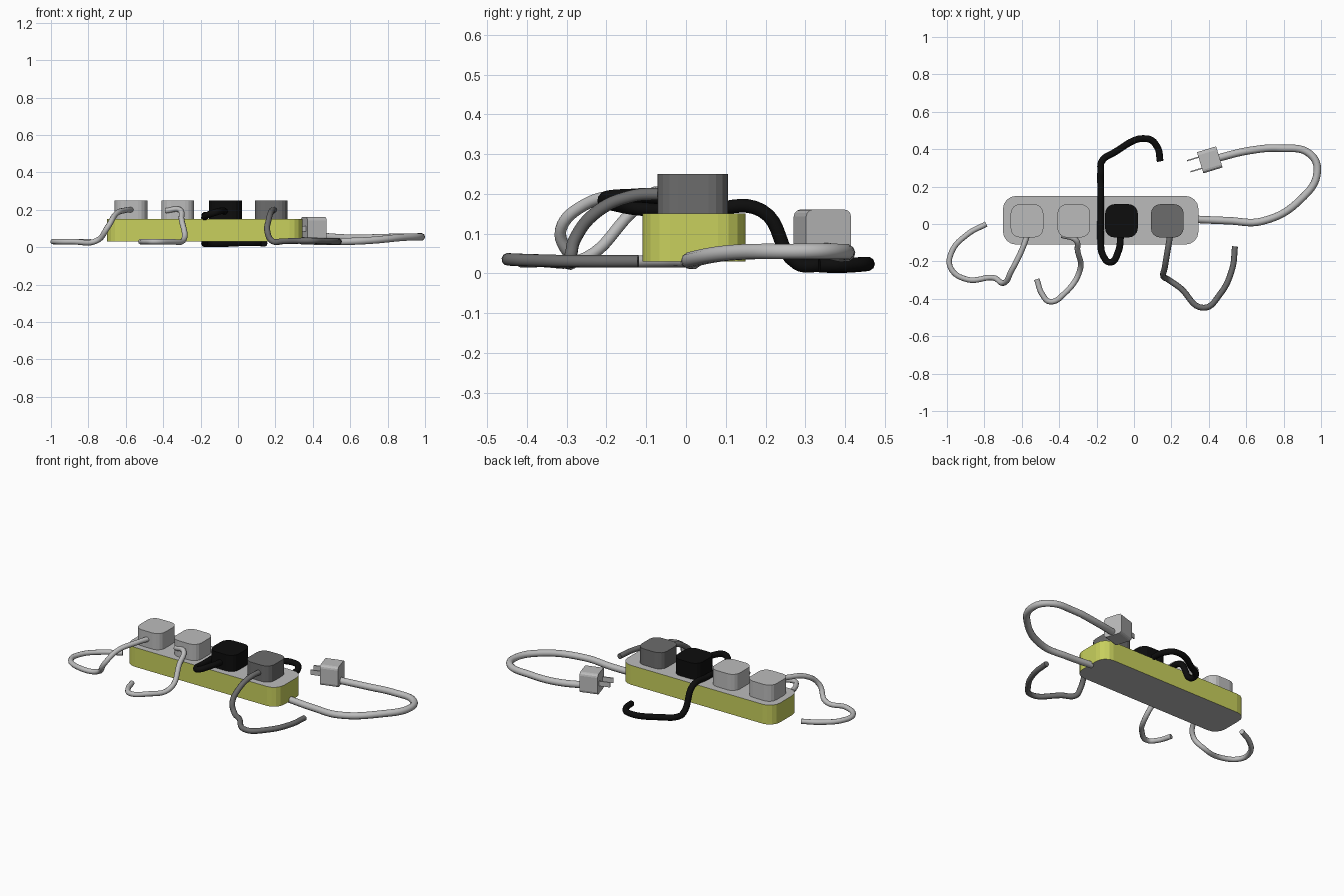
import bpy, bmesh, math
from mathutils import Matrix

if "Cube" in bpy.data.objects:
    bpy.data.objects.remove(bpy.data.objects["Cube"])


def material(name, rgb):
    m = bpy.data.materials.new(name)
    m.diffuse_color = (*rgb, 1)
    m.use_nodes = True
    m.node_tree.nodes["Principled BSDF"].inputs["Base Color"].default_value = m.diffuse_color
    return m


LIGHT = material("light grey", (0.50, 0.50, 0.50))
LIME = material("yellow green", (0.58, 0.63, 0.11))
DARK = material("dark grey", (0.15, 0.15, 0.15))
BLACK = material("black", (0.004, 0.004, 0.004))


def rounded_block(name, center, size, z0, z1, radius, mats, steps=4):
    """Rounded rectangle extruded upward; second material goes on the walls."""
    bm = bmesh.new()
    hx, hy = size[0] / 2 - radius, size[1] / 2 - radius
    ring = []
    for k, (sx, sy) in enumerate(((1, 1), (-1, 1), (-1, -1), (1, -1))):
        for i in range(steps + 1):
            a = math.pi / 2 * (k + i / steps)
            ring.append(bm.verts.new((center[0] + sx * hx + radius * math.cos(a),
                                      center[1] + sy * hy + radius * math.sin(a), z0)))
    base = bm.faces.new(ring)
    out = bmesh.ops.extrude_face_region(bm, geom=[base], use_keep_orig=True)
    top = [g for g in out["geom"] if isinstance(g, bmesh.types.BMVert)]
    bmesh.ops.translate(bm, verts=top, vec=(0, 0, z1 - z0))
    bmesh.ops.recalc_face_normals(bm, faces=bm.faces)
    for f in bm.faces:
        f.material_index = len(mats) - 1 if abs(f.normal.z) < 0.5 else 0
    return mesh_object(name, bm, mats)


def mesh_object(name, bm, mats):
    me = bpy.data.meshes.new(name)
    bm.to_mesh(me)
    bm.free()
    for m in mats:
        me.materials.append(m)
    ob = bpy.data.objects.new(name, me)
    bpy.context.collection.objects.link(ob)
    return ob


def cord(name, points, radius, mat):
    """Round cable swept along a smooth path."""
    cu = bpy.data.curves.new(name, "CURVE")
    cu.dimensions = "3D"
    cu.bevel_depth = radius
    cu.bevel_resolution = 3
    cu.resolution_u = 8
    cu.use_fill_caps = True
    sp = cu.splines.new("BEZIER")
    sp.bezier_points.add(len(points) - 1)
    for bp, p in zip(sp.bezier_points, points):
        bp.co = p
        bp.handle_left_type = bp.handle_right_type = "AUTO"
    cu.materials.append(mat)
    ob = bpy.data.objects.new(name, cu)
    bpy.context.collection.objects.link(ob)
    bpy.ops.object.select_all(action="DESELECT")
    ob.select_set(True)
    bpy.context.view_layer.objects.active = ob
    bpy.ops.object.convert(target="MESH")
    bpy.ops.object.shade_smooth_by_angle(angle=math.radians(50))


# Power strip body with coloured walls
rounded_block("strip_body", (-0.178, 0.02), (1.045, 0.26), 0.03, 0.15, 0.07, [LIGHT, LIME])

# Plugs seated in the strip
for name, x, mat in (("left_plug", -0.572, LIGHT), ("second_plug", -0.322, LIGHT),
                     ("black_plug", -0.067, BLACK), ("dark_plug", 0.178, DARK)):
    rounded_block(name, (x, 0.017), (0.175, 0.178), 0.149, 0.25, 0.05, [mat])

# Plug cords
cord("left_cord", [(-0.567, -0.05, 0.20), (-0.60, -0.14, 0.198), (-0.655, -0.25, 0.175),
                   (-0.695, -0.315, 0.11), (-0.755, -0.287, 0.035), (-0.89, -0.297, 0.03),
                   (-0.98, -0.235, 0.03), (-0.975, -0.15, 0.03), (-0.89, -0.055, 0.03),
                   (-0.79, 0.0, 0.03)], 0.015, LIGHT)
cord("second_cord", [(-0.385, -0.06, 0.195), (-0.312, -0.085, 0.20), (-0.302, -0.14, 0.15),
                     (-0.29, -0.25, 0.04), (-0.37, -0.37, 0.03), (-0.45, -0.415, 0.03),
                     (-0.49, -0.377, 0.03), (-0.52, -0.295, 0.03)], 0.015, LIGHT)
cord("dark_cord", [(0.195, -0.05, 0.20), (0.18, -0.14, 0.193), (0.165, -0.23, 0.15),
                   (0.157, -0.28, 0.085), (0.18, -0.295, 0.035), (0.245, -0.34, 0.032),
                   (0.372, -0.448, 0.035), (0.46, -0.375, 0.032), (0.525, -0.24, 0.03),
                   (0.54, -0.12, 0.03)], 0.016, DARK)
cord("black_cord", [(-0.07, -0.05, 0.19), (-0.085, -0.15, 0.195), (-0.125, -0.205, 0.185),
                    (-0.167, -0.165, 0.17), (-0.178, -0.09, 0.16), (-0.178, 0.05, 0.16),
                    (-0.178, 0.19, 0.158), (-0.178, 0.28, 0.025), (-0.172, 0.335, 0.02),
                    (-0.11, 0.38, 0.018), (0.075, 0.455, 0.024), (0.125, 0.41, 0.022),
                    (0.14, 0.335, 0.02)], 0.018, BLACK)

# Supply cord sweeping round to the free plug
cord("supply_cord", [(0.33, 0.025, 0.035), (0.50, 0.018, 0.03), (0.685, 0.015, 0.035),
                     (0.89, 0.13, 0.053), (0.98, 0.28, 0.055), (0.94, 0.375, 0.055),
                     (0.78, 0.405, 0.052), (0.62, 0.393, 0.048), (0.42, 0.345, 0.06)],
     0.02, LIGHT)


def free_box(name, offset, size, bevel):
    """Box in the free plug's turned frame."""
    frame = Matrix.Translation((0.405, 0.343, 0.098)) @ Matrix.Rotation(math.radians(17), 4, "Z")
    bm = bmesh.new()
    bmesh.ops.create_cube(bm, size=1)
    bmesh.ops.scale(bm, vec=size, verts=bm.verts)
    if bevel:
        along = [e for e in bm.edges
                 if abs((e.verts[0].co - e.verts[1].co).normalized().x) > 0.9]
        bmesh.ops.bevel(bm, geom=along, offset=bevel, segments=3, profile=0.5, affect="EDGES")
    bmesh.ops.translate(bm, verts=bm.verts, vec=offset)
    bmesh.ops.transform(bm, matrix=frame, verts=bm.verts)
    mesh_object(name, bm, [LIGHT])


# Free plug and its two blades
free_box("free_plug", (0, 0, 0), (0.107, 0.118, 0.125), 0.018)
for side, y in (("front", -0.031), ("back", 0.031)):
    free_box(side + "_blade", (-0.08, y, 0), (0.075, 0.007, 0.03), 0)
